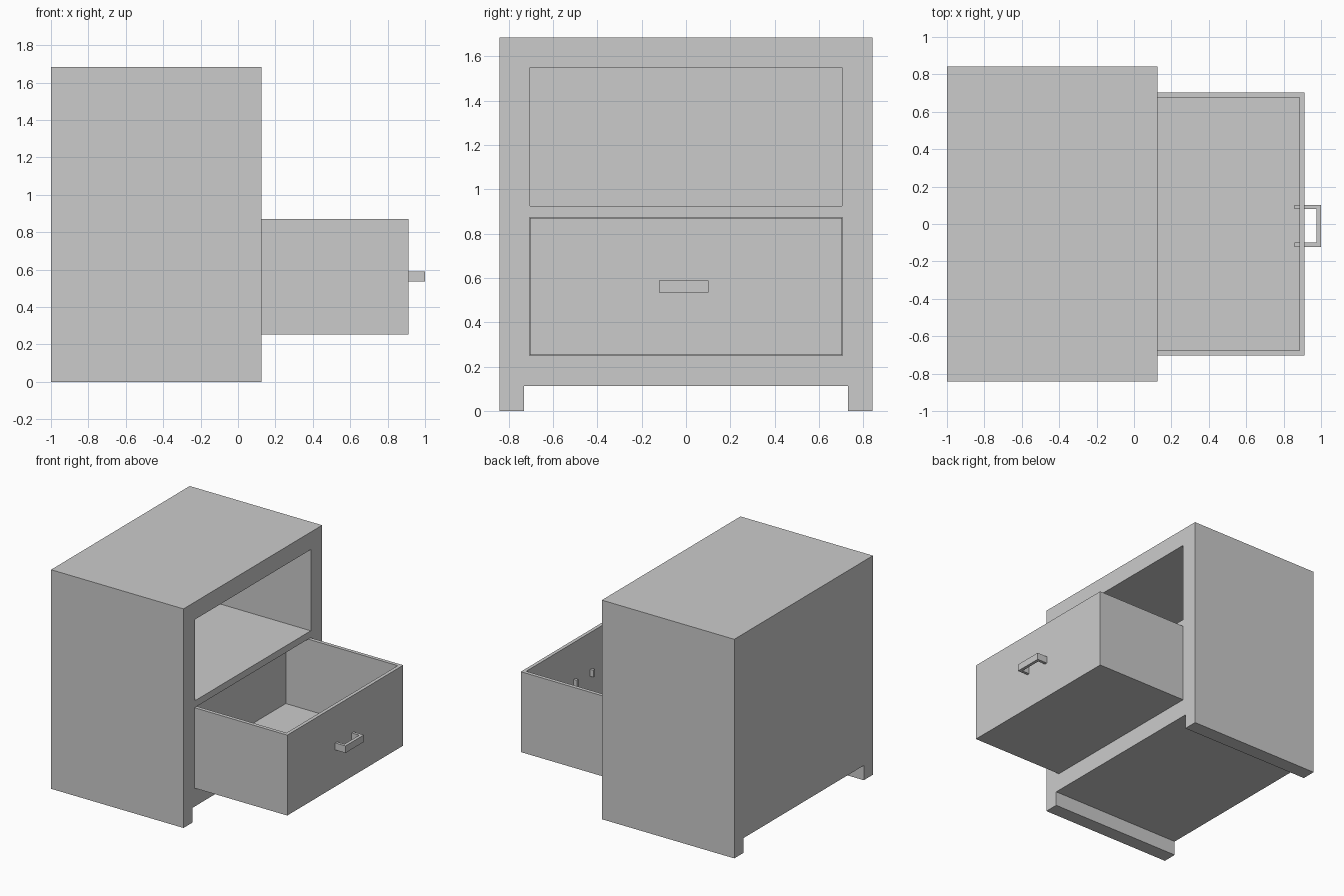
import bpy
import bmesh

if "Cube" in bpy.data.objects:
    bpy.data.objects.remove(bpy.data.objects["Cube"])


def box(name, x, y, z):
    """Axis-aligned box from (min, max) ranges."""
    me = bpy.data.meshes.new(name)
    bm = bmesh.new()
    bmesh.ops.create_cube(bm, size=1)
    for v in bm.verts:
        v.co = [r[0] if c < 0 else r[1] for c, r in zip(v.co, (x, y, z))]
    bm.to_mesh(me)
    bm.free()
    ob = bpy.data.objects.new(name, me)
    bpy.context.collection.objects.link(ob)
    return ob


def cut(ob, *ranges):
    """Subtract a box from an object and apply the result."""
    cutter = box("cutter", *ranges)
    cutter.hide_render = True
    mod = ob.modifiers.new("cut", 'BOOLEAN')
    mod.operation = 'DIFFERENCE'
    mod.solver = 'EXACT'
    mod.object = cutter
    bpy.context.view_layer.objects.active = ob
    bpy.ops.object.modifier_apply(modifier=mod.name)
    bpy.data.objects.remove(cutter)


# Cabinet body with two compartments and a channel between the side feet
cabinet = box("cabinet", (-1, 0.126), (-0.842, 0.842), (0, 1.684))
cut(cabinet, (-0.88, 0.3), (-0.704, 0.704), (0.925, 1.549))
cut(cabinet, (-0.88, 0.3), (-0.706, 0.706), (0.251, 0.873))
cut(cabinet, (-1.2, 0.3), (-0.731, 0.731), (-0.2, 0.113))

# Open drawer, pulled out of the lower compartment
drawer = box("drawer", (-0.094, 0.912), (-0.704, 0.704), (0.253, 0.871))
cut(drawer, (-0.067, 0.885), (-0.676, 0.676), (0.325, 1.2))

# U-shaped handle whose posts pass through the drawer front
profile = [(0.858, -0.122), (1.0, -0.122), (1.0, 0.101), (0.858, 0.101),
           (0.858, 0.079), (0.976, 0.079), (0.976, -0.1), (0.858, -0.1)]
me = bpy.data.meshes.new("drawer_handle")
bm = bmesh.new()
face = bm.faces.new([bm.verts.new((x, y, 0.535)) for x, y in profile])
top = bmesh.ops.extrude_face_region(bm, geom=[face])["geom"]
bmesh.ops.translate(bm, vec=(0, 0, 0.054),
                    verts=[g for g in top if isinstance(g, bmesh.types.BMVert)])
bmesh.ops.recalc_face_normals(bm, faces=bm.faces)
bm.to_mesh(me)
bm.free()
bpy.context.collection.objects.link(bpy.data.objects.new("drawer_handle", me))
